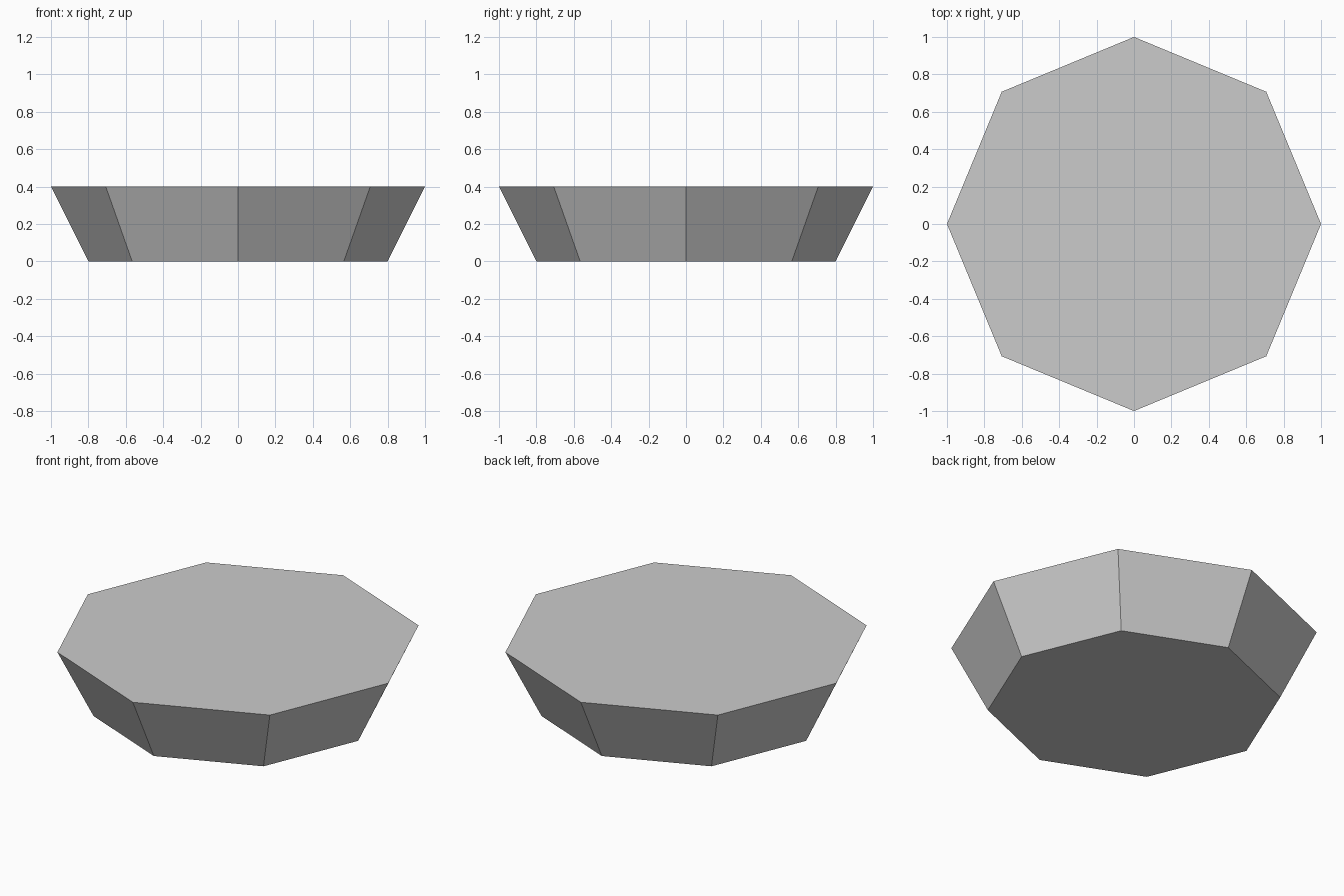
import bpy

if "Cube" in bpy.data.objects:
    bpy.data.objects.remove(bpy.data.objects["Cube"])

# Tapered octagonal block: narrow base, wide flat top, corners on the axes
bpy.ops.mesh.primitive_cone_add(vertices=8, radius1=0.8, radius2=1.0, depth=0.4,
                                end_fill_type='NGON', location=(0, 0, 0.2))
block = bpy.context.object
block.name = "tapered_octagonal_block"
